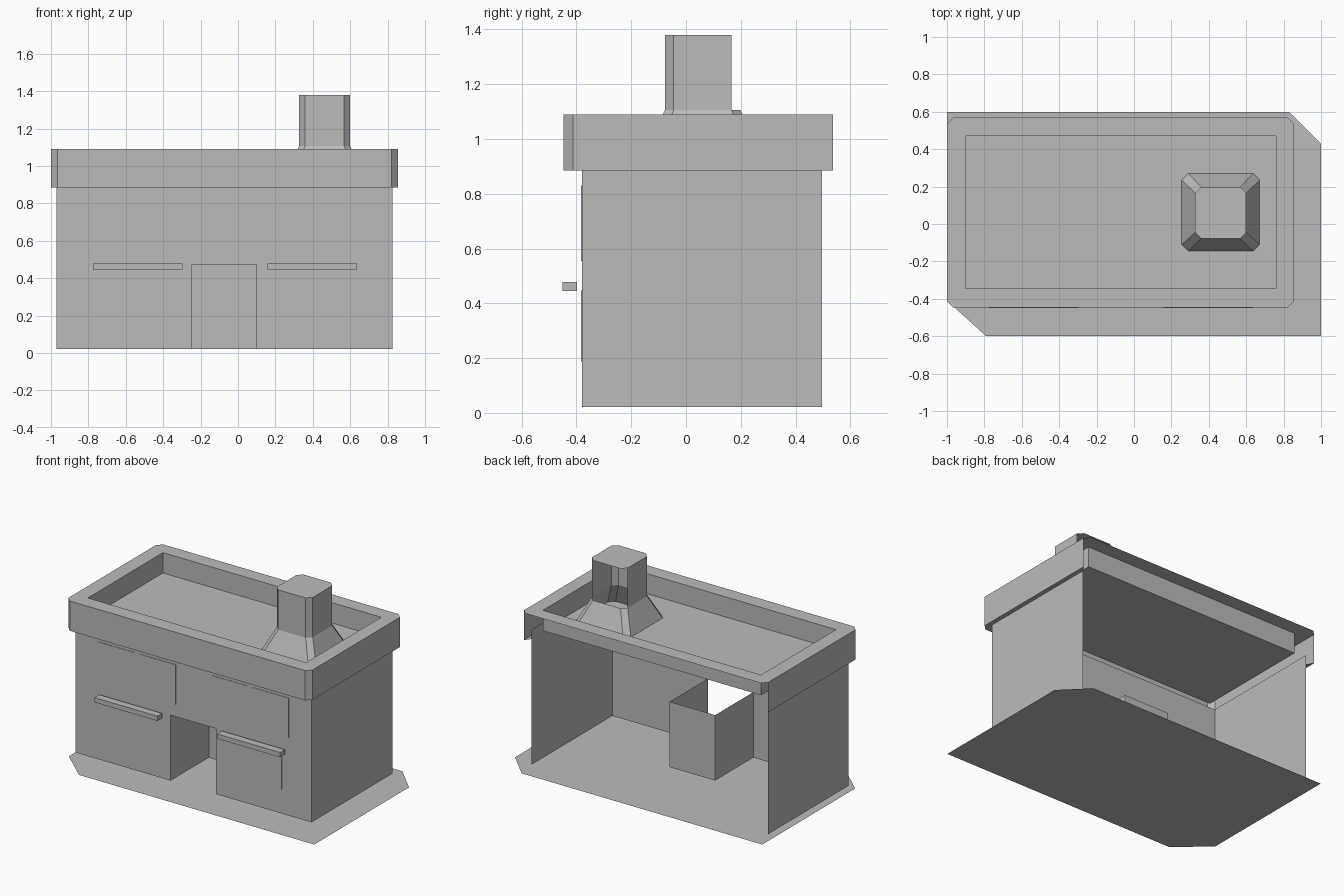
import bpy
import bmesh

cube = bpy.data.objects.get("Cube")
if cube:
    bpy.data.objects.remove(cube, do_unlink=True)

grey = bpy.data.materials.new("plain grey")
grey.use_nodes = True
grey.diffuse_color = (0.5, 0.5, 0.5, 1)
grey.node_tree.nodes["Principled BSDF"].inputs["Base Color"].default_value = (0.5, 0.5, 0.5, 1)


def build(name, faces):
    """Object from a list of faces, each a list of 3D points; shared points are welded."""
    bm = bmesh.new()
    for face in faces:
        bm.faces.new([bm.verts.new(p) for p in face])
    bmesh.ops.remove_doubles(bm, verts=bm.verts, dist=0.0005)
    bmesh.ops.recalc_face_normals(bm, faces=bm.faces)
    mesh = bpy.data.meshes.new(name)
    bm.to_mesh(mesh)
    bm.free()
    mesh.materials.append(grey)
    obj = bpy.data.objects.new(name, mesh)
    bpy.context.collection.objects.link(obj)
    return obj


def at(points, z):
    return [(x, y, z) for x, y in points]


def rect(x0, x1, y0, y1):
    return [(x0, y0), (x1, y0), (x1, y1), (x0, y1)]


def octagon(x0, x1, y0, y1, c):
    return [(x0, y0 + c), (x0 + c, y0), (x1 - c, y0), (x1, y0 + c),
            (x1, y1 - c), (x1 - c, y1), (x0 + c, y1), (x0, y1 - c)]


def loft(low, high):
    """Quads between two equally long rows of 3D points."""
    return [[low[i], low[i + 1], high[i + 1], high[i]] for i in range(len(low) - 1)]


def sheet(path, z0, z1):
    return loft(at(path, z0), at(path, z1))


def ring(outer, inner, z, segments=range(8)):
    """Flat frame between a chamfered outline and an inner rectangle."""
    faces = []
    for i in segments:
        j = (i + 1) % 8
        pts = [outer[i], outer[j], inner[j // 2]]
        if i % 2:
            pts.append(inner[i // 2])
        faces.append(at(pts, z))
    return faces


def open_back(outline):
    """Side, front and side part of a chamfered outline."""
    return [outline[7]] + outline[:5]


def box(name, x0, x1, y0, y1, z0, z1):
    base = rect(x0, x1, y0, y1)
    return build(name, sheet(base + base[:1], z0, z1) + [at(base, z0), at(base, z1)])


# Ground plate with two cut corners
build("ground", [at([(-1, -0.41), (-0.79, -0.6), (1, -0.6), (1, 0.43),
                     (0.83, 0.6), (-1, 0.6)], 0)])

# Walls, open at the back, with a doorway in front
LEFT, RIGHT, FRONT, BACK = -0.97, 0.826, -0.38, 0.497
FOOT, FLOOR, SOFFIT, TOP = 0.022, 0.95, 0.885, 1.09
DOOR0, DOOR1, DOOR_TOP = -0.246, 0.10, 0.472
build("walls",
      sheet([(LEFT, BACK), (LEFT, FRONT)], FOOT, FLOOR)
      + sheet([(RIGHT, FRONT), (RIGHT, BACK)], FOOT, FLOOR)
      + sheet([(LEFT, FRONT), (DOOR0, FRONT)], FOOT, DOOR_TOP)
      + sheet([(DOOR1, FRONT), (RIGHT, FRONT)], FOOT, DOOR_TOP)
      + sheet([(LEFT, FRONT), (DOOR0, FRONT), (DOOR1, FRONT), (RIGHT, FRONT)], DOOR_TOP, FLOOR))

# Entrance recess without floor or ceiling
build("entrance", sheet([(DOOR0, FRONT), (DOOR0, 0.035), (DOOR1, 0.035), (DOOR1, FRONT)],
                        FOOT, DOOR_TOP))

# Parapet: outer band, top rim, inner sides and soffit
outline = octagon(-1, 0.856, -0.447, 0.57, 0.034)
inner = rect(-0.9, 0.76, -0.345, 0.47)
build("parapet_band", sheet(open_back(outline), SOFFIT, TOP))
build("parapet_rim", ring(outline, inner, TOP) + sheet(inner + inner[:1], FLOOR, TOP))
build("soffit", ring(outline, rect(LEFT, RIGHT, FRONT, BACK), SOFFIT, (7, 0, 1, 2, 3)))

# Roof floor and its patch
build("roof_floor", [at(inner, FLOOR)])
build("roof_patch", [at([(-0.765, -0.345), (0.76, -0.345), (0.76, -0.215),
                         (0.275, -0.215), (0.2, -0.14), (0.2, 0.315),
                         (-0.765, 0.315)], FLOOR + 0.002)])

# Chimney: flared base, shaft open at the back, cap
base = octagon(0.255, 0.672, -0.145, 0.27, 0.035)
shaft = octagon(0.327, 0.6, -0.077, 0.198, 0.032)
NECK, CAP = 1.106, 1.38
build("chimney_base", loft(at(base + base[:1], FLOOR), at(shaft + shaft[:1], NECK)))
build("chimney_shaft", sheet(open_back(shaft), NECK, CAP) + [at(shaft, CAP)])

# Windows as thin plates on the front
upper = [(-0.797, -0.52), (-0.487, -0.207), (0.068, 0.343), (0.378, 0.653)]
for n, (x0, x1) in enumerate(upper, 1):
    box(f"upper_window_{n}", x0, x1, FRONT - 0.003, FRONT, 0.555, 0.83)
for side, x0 in (("right", -0.743), ("left", 0.19)):
    box(f"shop_window_{side}", x0, x0 + 0.41, FRONT - 0.003, FRONT, 0.188, 0.447)
    box(f"awning_{side}", x0 - 0.033, x0 + 0.445, -0.45, -0.398, 0.445, 0.478)
